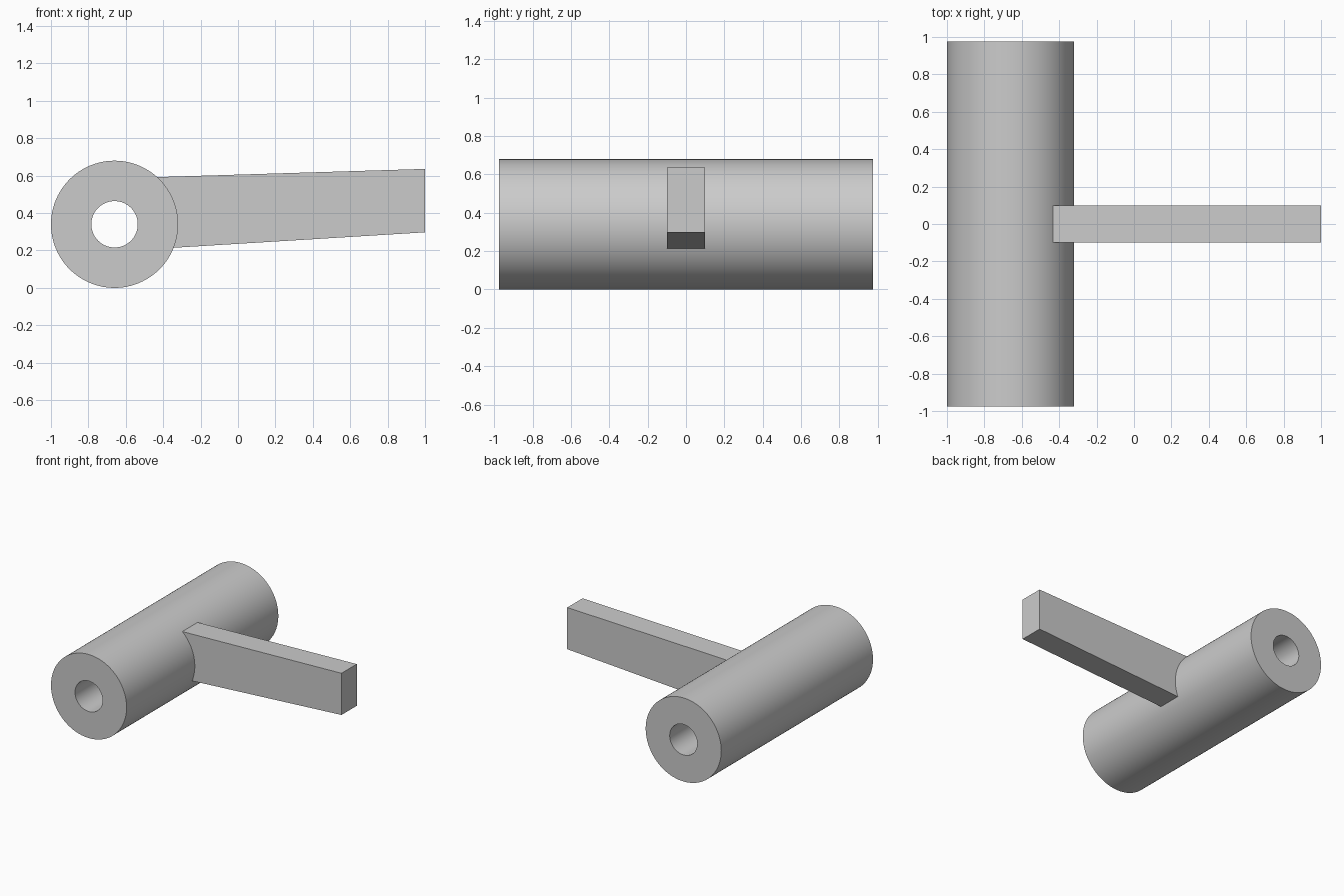
import bpy, bmesh, math

if "Cube" in bpy.data.objects:
    bpy.data.objects.remove(bpy.data.objects["Cube"])

AXIS_X, AXIS_Z = -0.66, 0.34      # tube axis, running along y
OUTER, BORE = 0.34, 0.124
HALF_LEN, HALF_ARM = 0.975, 0.098
SEGMENTS = 96

grey = bpy.data.materials.new("plain grey")
grey.diffuse_color = (0.6, 0.6, 0.6, 1)
grey.use_nodes = True
grey.node_tree.nodes["Principled BSDF"].inputs["Base Color"].default_value = grey.diffuse_color


def add_object(name, bm):
    bmesh.ops.recalc_face_normals(bm, faces=bm.faces)
    mesh = bpy.data.meshes.new(name)
    bm.to_mesh(mesh)
    bm.free()
    mesh.materials.append(grey)
    obj = bpy.data.objects.new(name, mesh)
    bpy.context.collection.objects.link(obj)
    return obj


# Hollow tube: a wall cross-section swept round the axis
bm = bmesh.new()
section = [(BORE, -HALF_LEN), (OUTER, -HALF_LEN), (OUTER, HALF_LEN), (BORE, HALF_LEN)]
rings = []
for i in range(SEGMENTS):
    a = math.tau * i / SEGMENTS
    rings.append([bm.verts.new((AXIS_X + r * math.cos(a), y, AXIS_Z + r * math.sin(a)))
                  for r, y in section])
for i, ring in enumerate(rings):
    nxt = rings[(i + 1) % SEGMENTS]
    for j in range(4):
        k = (j + 1) % 4
        bm.faces.new((ring[j], ring[k], nxt[k], nxt[j]))
tube = add_object("hub_tube", bm)
bpy.context.view_layer.objects.active = tube
tube.select_set(True)
bpy.ops.object.shade_smooth_by_angle(angle=math.radians(30))

# Tapered arm: side profile extruded across y, root buried in the tube wall
bm = bmesh.new()
profile = [(-0.44, 0.592), (-0.40, 0.211), (1.0, 0.297), (1.0, 0.636)]
face = bm.faces.new([bm.verts.new((x, -HALF_ARM, z)) for x, z in profile])
extruded = bmesh.ops.extrude_face_region(bm, geom=[face])["geom"]
bmesh.ops.translate(bm, vec=(0, 2 * HALF_ARM, 0),
                    verts=[v for v in extruded if isinstance(v, bmesh.types.BMVert)])
add_object("lever_arm", bm)
